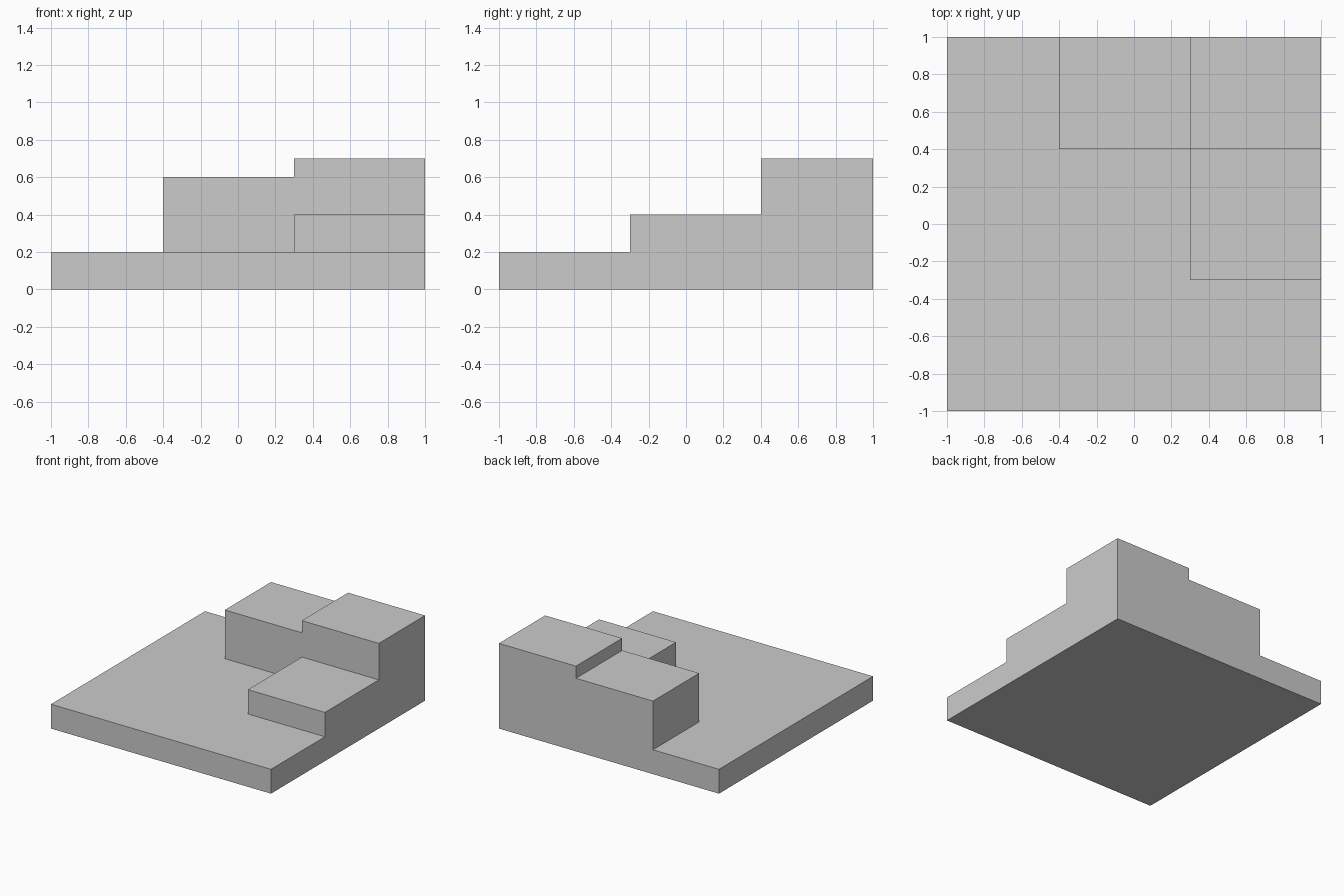
import bpy, bmesh

if "Cube" in bpy.data.objects:
    bpy.data.objects.remove(bpy.data.objects["Cube"])

# Grid lines and the height of each cell (rows run front to back)
XS = [-1, -0.4, 0.3, 1]
YS = [-1, -0.3, 0.4, 1]
ZS = [0, 0.2, 0.4, 0.6, 0.7]
HEIGHTS = [[0.2, 0.2, 0.2],
           [0.2, 0.2, 0.4],
           [0.2, 0.6, 0.7]]


def filled(i, j, k):
    inside = 0 <= i < 3 and 0 <= j < 3 and 0 <= k < 4
    return inside and ZS[k + 1] <= HEIGHTS[j][i] + 1e-6


def add_object(name, bm):
    mesh = bpy.data.meshes.new(name)
    bm.to_mesh(mesh)
    bm.free()
    obj = bpy.data.objects.new(name, mesh)
    bpy.context.collection.objects.link(obj)
    return obj


# Stepped body: one closed shell made from the exposed cell faces
bm = bmesh.new()
for i in range(3):
    for j in range(3):
        for k in range(4):
            if not filled(i, j, k):
                continue
            for axis in range(3):
                for side in (0, 1):
                    near = [i, j, k]
                    near[axis] += 2 * side - 1
                    if filled(*near):
                        continue
                    corners = []
                    for a, b in ((0, 0), (1, 0), (1, 1), (0, 1)):
                        p = [i, j, k]
                        p[axis] += side
                        p[(axis + 1) % 3] += a
                        p[(axis + 2) % 3] += b
                        corners.append(bm.verts.new((XS[p[0]], YS[p[1]], ZS[p[2]])))
                    bm.faces.new(corners if side else corners[::-1])
bmesh.ops.remove_doubles(bm, verts=bm.verts, dist=1e-4)
bmesh.ops.dissolve_limit(bm, angle_limit=0.01, verts=bm.verts, edges=bm.edges)
bmesh.ops.recalc_face_normals(bm, faces=bm.faces)
add_object("stepped_body", bm)

# Small flush panel low on the right wall, facing inward
bm = bmesh.new()
panel = [(0.74, 0.005), (0.74, 0.065), (0.82, 0.065), (0.82, 0.005)]
bm.faces.new([bm.verts.new((1.0005, y, z)) for y, z in panel])
add_object("wall_panel", bm)
